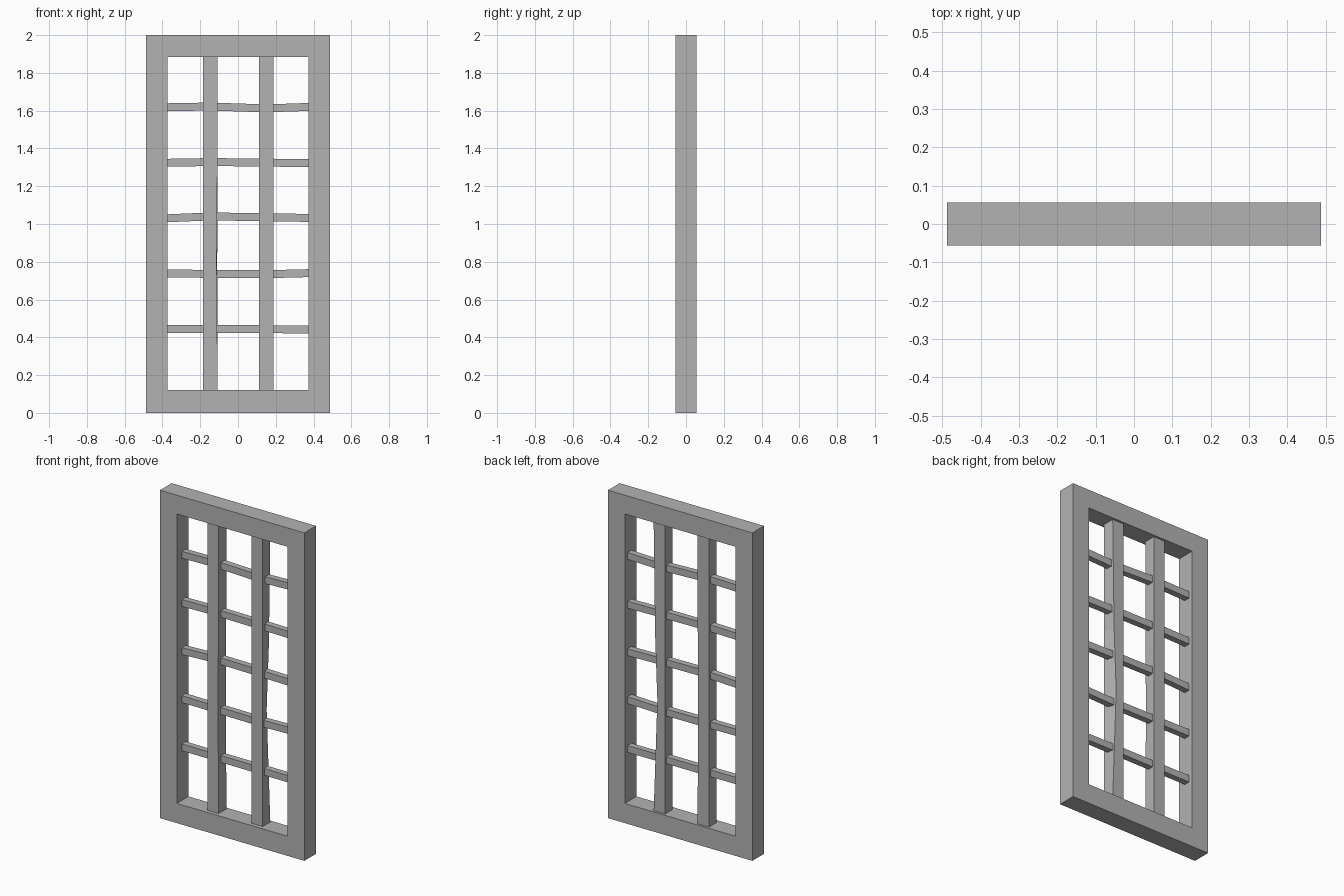
import bpy
import bmesh

default = bpy.data.objects.get("Cube")
if default:
    bpy.data.objects.remove(default, do_unlink=True)

GREY = (0.45, 0.45, 0.45, 1.0)
grey = bpy.data.materials.new("plain grey")
grey.use_nodes = True
grey.diffuse_color = GREY
grey.node_tree.nodes["Principled BSDF"].inputs["Base Color"].default_value = GREY


def loft(name, rings, closed=False):
    """Skin a list of four-corner rings into a solid."""
    bm = bmesh.new()
    loops = [[bm.verts.new(p) for p in ring] for ring in rings]
    pairs = list(zip(loops, loops[1:]))
    if closed:
        pairs.append((loops[-1], loops[0]))
    else:
        bm.faces.new(loops[0])
        bm.faces.new(loops[-1])
    for a, b in pairs:
        for i in range(4):
            j = (i + 1) % 4
            bm.faces.new((a[i], a[j], b[j], b[i]))
    bmesh.ops.recalc_face_normals(bm, faces=bm.faces)
    mesh = bpy.data.meshes.new(name)
    bm.to_mesh(mesh)
    bm.free()
    mesh.materials.append(grey)
    obj = bpy.data.objects.new(name, mesh)
    bpy.context.collection.objects.link(obj)
    return obj


# Outer frame: rectangular rings, outside then inside
def rectangle(x, low, high, y):
    return [(-x, y, low), (x, y, low), (x, y, high), (-x, y, high)]


DEPTH = 0.056
OUTER, INNER = (0.487, 0, 2), (0.373, 0.12, 1.885)
loft("window_frame", [rectangle(*OUTER, -DEPTH), rectangle(*OUTER, DEPTH),
                      rectangle(*INNER, DEPTH), rectangle(*INNER, -DEPTH)], closed=True)


# Upright bars, hand-cut: the back corner pinches in partway up
def upright(name, x, pinch, front_pinch):
    rings = []
    for z, k in ((0.11, 0), (0.45, 0.5), (0.8, 1), (1.2, 0.4), (1.89, 0)):
        right = x + 0.039
        rings.append([(x - 0.038, -0.032, z), (right - k * front_pinch, -0.032, z),
                      (right - k * pinch, 0.042, z), (x - 0.038, 0.042, z)])
    loft(name, rings)


upright("right_upright", -0.147, 0.002, 0.005)
upright("left_upright", 0.15, 0.025, 0)

# Crossbars, each slightly uneven in height along its length
STATIONS = (-0.38, -0.15, 0.15, 0.38)
CROSSBARS = {
    "top": (1.618, 1.622, 1.612, 1.62),
    "upper": (1.324, 1.328, 1.325, 1.322),
    "middle": (1.03, 1.04, 1.036, 1.032),
    "lower": (0.738, 0.736, 0.734, 0.74),
    "bottom": (0.444, 0.443, 0.443, 0.442),
}
for label, heights in CROSSBARS.items():
    rings = []
    for x, z in zip(STATIONS, heights):
        rings.append([(x, -0.008, z - 0.021), (x, 0.03, z - 0.021),
                      (x, 0.03, z + 0.021), (x, -0.008, z + 0.021)])
    loft(label + "_crossbar", rings)
